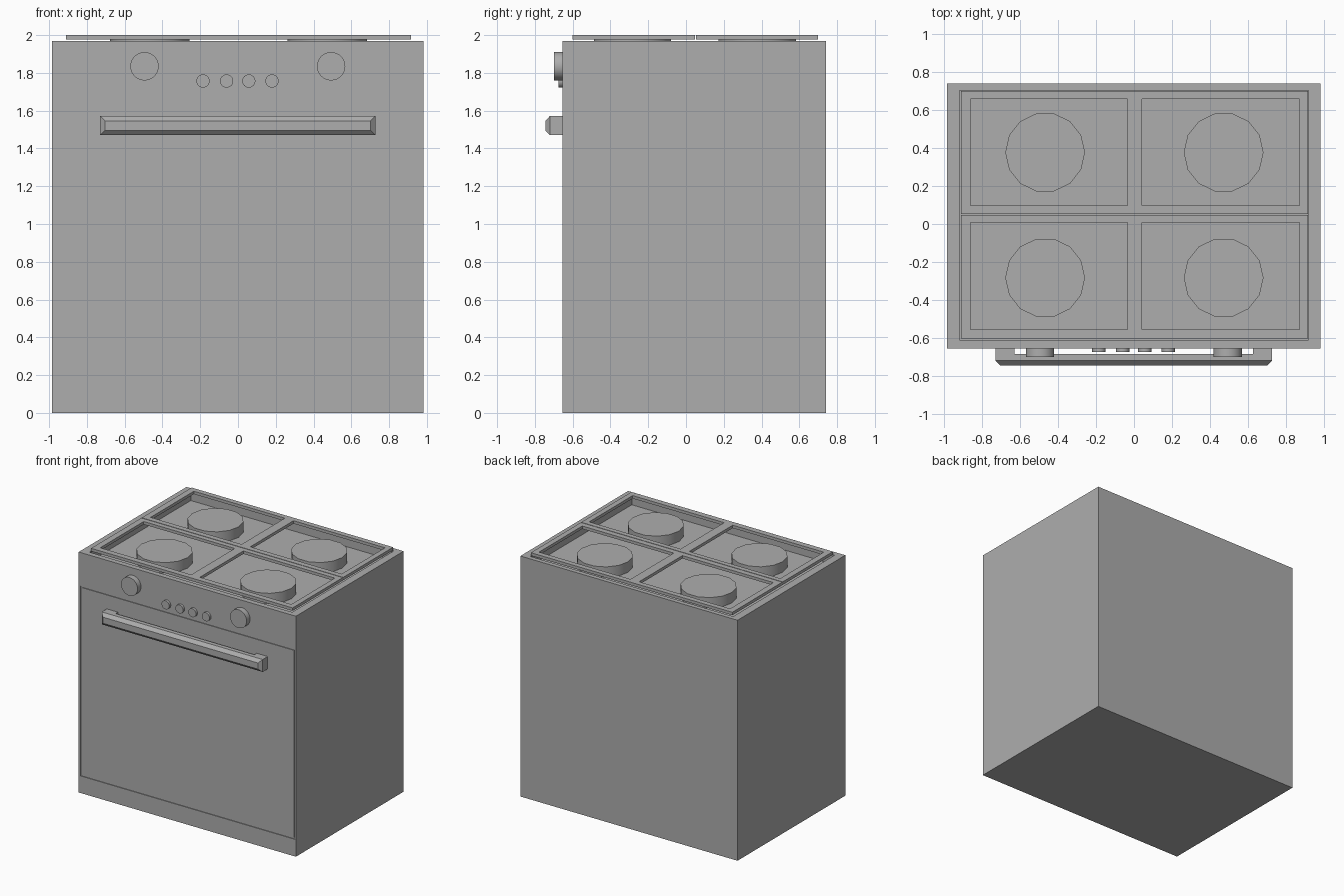
import bpy, bmesh, math
from mathutils import Matrix

old = bpy.data.objects.get("Cube")
if old:
    bpy.data.objects.remove(old)

COLOUR = (0.42, 0.42, 0.42, 1)
grey = bpy.data.materials.new("enamel grey")
grey.use_nodes = True
grey.diffuse_color = COLOUR
grey.node_tree.nodes["Principled BSDF"].inputs["Base Color"].default_value = COLOUR


def make(name, bm):
    mesh = bpy.data.meshes.new(name)
    bmesh.ops.recalc_face_normals(bm, faces=bm.faces)
    bm.to_mesh(mesh)
    bm.free()
    mesh.materials.append(grey)
    ob = bpy.data.objects.new(name, mesh)
    bpy.context.scene.collection.objects.link(ob)
    return ob


def add_box(bm, x, y, z):
    """Add a box from (low, high) pairs to a bmesh."""
    mid = [(a + b) / 2 for a, b in (x, y, z)]
    size = [b - a for a, b in (x, y, z)]
    mat = Matrix.Translation(mid) @ Matrix.Diagonal((*size, 1))
    bmesh.ops.create_cube(bm, size=1, matrix=mat)


def box(name, x, y, z):
    bm = bmesh.new()
    add_box(bm, x, y, z)
    return make(name, bm)


def disc(name, centre, radius, depth, sides, turn):
    bm = bmesh.new()
    bmesh.ops.create_cone(bm, cap_ends=True, segments=sides, radius1=radius,
                          radius2=radius, depth=depth,
                          matrix=Matrix.Translation(centre) @ turn)
    return make(name, bm)


def cut(ob, cutter):
    mod = ob.modifiers.new("cut", 'BOOLEAN')
    mod.operation = 'DIFFERENCE'
    mod.solver = 'EXACT'
    mod.object = cutter
    cutter.hide_render = True
    cutter.hide_viewport = True
    cutter.display_type = 'WIRE'


FRONT, BACK, TOP, FLOOR = -0.655, 0.74, 1.97, 1.89
PLATE = 1.976
columns = ((-0.86, -0.035), (0.043, 0.872))
rows = ((-0.555, 0.008), (0.097, 0.657))

# Cutters: burner windows, the open tray under the hob, the door opening
bm = bmesh.new()
for x in columns:
    for y in rows:
        add_box(bm, x, y, (FLOOR, 2.1))
window_cutter = make("window_cutter", bm)
tray_cutter = box("tray_cutter", (-0.92, 0.92), (-0.612, 0.703), (FLOOR, 2.1))
door_cutter = box("door_cutter", (-0.967, 0.974), (-0.8, FRONT + 0.006), (0.14, 1.695))

# Cabinet and flush door with a shadow gap
body = box("cabinet", (-0.985, 0.983), (FRONT, BACK), (0, TOP))
cut(body, tray_cutter)
cut(body, door_cutter)
box("oven_door", (-0.958, 0.965), (FRONT, FRONT + 0.006), (0.149, 1.686))

# Hob: two thin windowed plates above the tray, with a narrow seam
for name, y in (("front", (-0.602, 0.048)), ("back", (0.053, 0.70))):
    cut(box(name + "_hob_plate", (-0.91, 0.916), y, (PLATE, 2.0)), window_cutter)

# Hot plates standing on the tray floor
rounds = []
for side, x in (("right", -0.468), ("left", 0.472)):
    for row, y in (("front", -0.283), ("back", 0.377)):
        rounds.append(disc(f"{row}_{side}_hot_plate", (x, y, (FLOOR + PLATE) / 2), 0.21,
                           PLATE - FLOOR, 14, Matrix.Rotation(math.pi / 2, 4, 'Z')))

# Control knobs and buttons
face_front = Matrix.Rotation(math.pi / 2, 4, 'X')
for x in (-0.495, 0.493):
    rounds.append(disc("control_knob", (x, FRONT - 0.0225, 1.835), 0.075, 0.045, 32, face_front))
for x in (-0.185, -0.06, 0.057, 0.18):
    rounds.append(disc("control_button", (x, FRONT - 0.01, 1.757), 0.035, 0.02, 24, face_front))

# Door handle: bar with a chamfered front, on two end posts
bm = bmesh.new()
add_box(bm, (-0.73, 0.728), (-0.72, -0.685), (1.47, 1.572))
face = min(bm.faces, key=lambda f: f.calc_center_median().y)
bmesh.ops.inset_individual(bm, faces=[face], thickness=0.026, use_even_offset=True)
bmesh.ops.translate(bm, verts=face.verts, vec=(0, -0.025, 0))
make("handle_bar", bm)
for x in ((-0.73, -0.63), (0.628, 0.728)):
    box("handle_post", x, (-0.685, FRONT), (1.47, 1.572))

# Smooth rounds, crisp edges
bpy.ops.object.select_all(action='DESELECT')
for ob in rounds:
    ob.select_set(True)
bpy.context.view_layer.objects.active = rounds[0]
bpy.ops.object.shade_smooth_by_angle()
